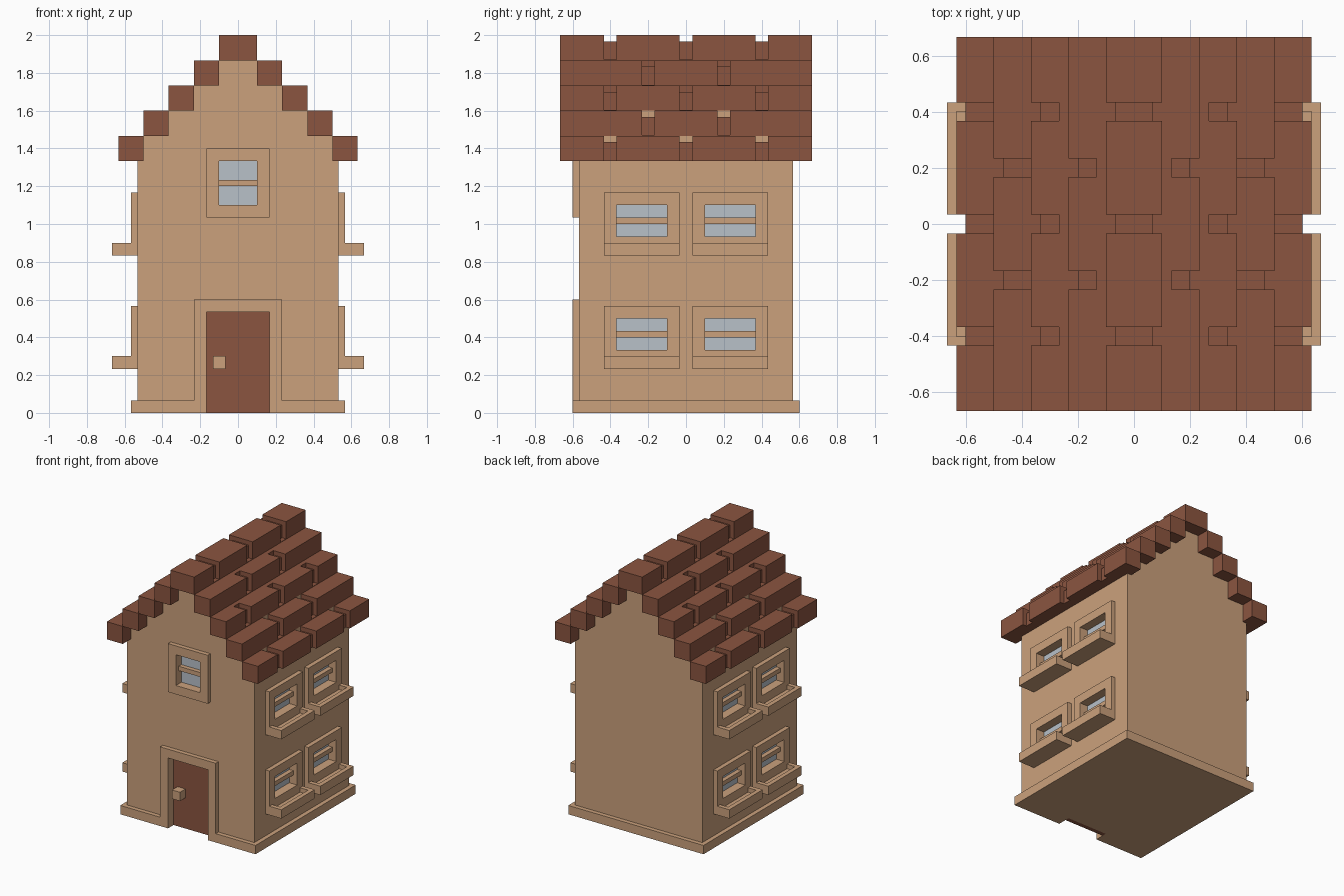
import bpy, bmesh

if "Cube" in bpy.data.objects:
    bpy.data.objects.remove(bpy.data.objects["Cube"])

U = 1 / 30  # the whole house sits on a grid of this size


def material(name, rgb):
    m = bpy.data.materials.new(name)
    m.diffuse_color = (*rgb, 1)
    m.use_nodes = True
    m.node_tree.nodes["Principled BSDF"].inputs["Base Color"].default_value = m.diffuse_color
    return m


TAN = material("tan_plaster", (0.597, 0.356, 0.202))
BROWN = material("brown_tile", (0.258, 0.091, 0.051))
GLASS = material("pale_glass", (0.479, 0.533, 0.584))


def finish(name, bm, mat):
    bmesh.ops.recalc_face_normals(bm, faces=bm.faces)
    bmesh.ops.scale(bm, vec=(U, U, U), verts=bm.verts)
    me = bpy.data.meshes.new(name)
    bm.to_mesh(me)
    bm.free()
    ob = bpy.data.objects.new(name, me)
    bpy.context.collection.objects.link(ob)
    if mat:
        me.materials.append(mat)
    return ob


def boxes(name, items, mat):
    """One object from boxes (x0, x1, y0, y1, z0, z1) in grid units."""
    bm = bmesh.new()
    for x0, x1, y0, y1, z0, z1 in items:
        vs = bmesh.ops.create_cube(bm, size=1)["verts"]
        bmesh.ops.scale(bm, vec=(abs(x1 - x0), y1 - y0, z1 - z0), verts=vs)
        bmesh.ops.translate(bm, vec=((x0 + x1) / 2, (y0 + y1) / 2, (z0 + z1) / 2), verts=vs)
    return finish(name, bm, mat)


def prism(name, pts, offset, mat):
    """Extrude a closed outline of 3D points along offset."""
    bm = bmesh.new()
    face = bm.faces.new([bm.verts.new(p) for p in pts])
    new = bmesh.ops.extrude_face_region(bm, geom=[face])["geom"]
    bmesh.ops.translate(bm, vec=offset, verts=[v for v in new if isinstance(v, bmesh.types.BMVert)])
    return finish(name, bm, mat)


def mirrored(half):
    return half + [(-x, b) for x, b in reversed(half)]


# plinth with a notch for the doorway
half = [(5, -15), (5, -17), (7, -17), (7, -18), (17, -18), (17, 18)]
prism("plinth", [(x, y, 0) for x, y in mirrored(half)], (0, 0, 2), TAN)

# walls with stepped gables
half = [(16, 2), (16, 40)]
for i in range(4):
    half += [(15 - 4 * i, 40 + 4 * i), (15 - 4 * i, 44 + 4 * i)]
walls = prism("walls", [(x, -17, z) for x, z in mirrored(half)], (0, 34, 0), TAN)

# door and its surround
holes = [(-5, 5, -20, -15, 0, 16), (-3, 3, -20, -15, 33, 40)]
boxes("door", [(-5, 5, -16, -15, 0, 16)], BROWN)
boxes("door_knob", [(-4, -2, -18, -16, 7, 9)], TAN)
boxes("door_frame", [(-7, -5, -18, -17, 0, 18), (5, 7, -18, -17, 0, 18),
                     (-5, 5, -18, -17, 16, 18)], TAN)

# front attic window
boxes("front_glass", [(-3, 3, -16, -15, 33, 40)], GLASS)
boxes("front_window_bar", [(-3, 3, -17, -16, 36, 37)], TAN)
boxes("front_window_frame", [(-5, -3, -18, -17, 31, 42), (3, 5, -18, -17, 31, 42),
                             (-3, 3, -18, -17, 31, 33), (-3, 3, -18, -17, 40, 42)], TAN)

# side windows with flower troughs, two per floor on both sides
for s, side in ((1, "right"), (-1, "left")):
    for z, floor in ((7, "lower"), (25, "upper")):
        for y, place in ((-13, "front"), (1, "back")):
            tag = f"{side}_{floor}_{place}"
            a, b = y + 2, y + 10
            holes.append((s * 14, s * 19, a, b, z + 3, z + 8))
            boxes("glass_" + tag, [(s * 14, s * 15, a, b, z + 3, z + 8)], GLASS)
            boxes("window_bar_" + tag, [(s * 15, s * 16, a, b, z + 5, z + 6)], TAN)
            f = (s * 16, s * 17)
            boxes("window_frame_" + tag, [(*f, y, a, z, z + 10), (*f, b, y + 12, z, z + 10),
                                          (*f, a, b, z, z + 3), (*f, a, b, z + 8, z + 10)], TAN)
            boxes("trough_" + tag, [(s * 17, s * 20, y, y + 12, z, z + 1),
                                    (s * 19, s * 20, y, y + 12, z + 1, z + 2),
                                    (s * 17, s * 19, y, y + 1, z + 1, z + 2),
                                    (s * 17, s * 19, y + 11, y + 12, z + 1, z + 2)], TAN)

# openings cut into the walls
cutter = boxes("opening_cutter", holes, None)
cutter.hide_render = True
cutter.hide_viewport = True
mod = walls.modifiers.new("openings", "BOOLEAN")
mod.operation = "DIFFERENCE"
mod.solver = "EXACT"
mod.object = cutter

# roof: staggered courses of blocks with recessed joints between them
for i in range(5):
    z = 40 + 4 * i
    joints = (-6, 6) if i % 2 else (-12, 0, 12)
    ends = [-20] + [j + d for j in joints for d in (-1, 1)] + [20]
    spans = list(zip(ends[::2], ends[1::2]))
    items = []
    for s in ((1, -1) if i < 4 else (1,)):
        outer, inner = (s * (19 - 4 * i), s * (15 - 4 * i)) if i < 4 else (3, -3)
        recess = outer - s
        back = inner if i < 4 else -2
        items += [(inner, outer, a, b, z, z + 4) for a, b in spans]
        for j in joints:
            items.append((back, recess, j - 1, j + 1, z, z + 3))
            if i > 0:  # thin bed so no plaster shows in the joint
                items.append((inner, outer, j - 1, j + 1, z, z + 0.1))
            if i in (2, 3):
                items.append((inner, inner + s, j - 1, j + 1, z + 3, z + 4))
    boxes(f"roof_course_{i + 1}" if i < 4 else "roof_ridge", items, BROWN)
